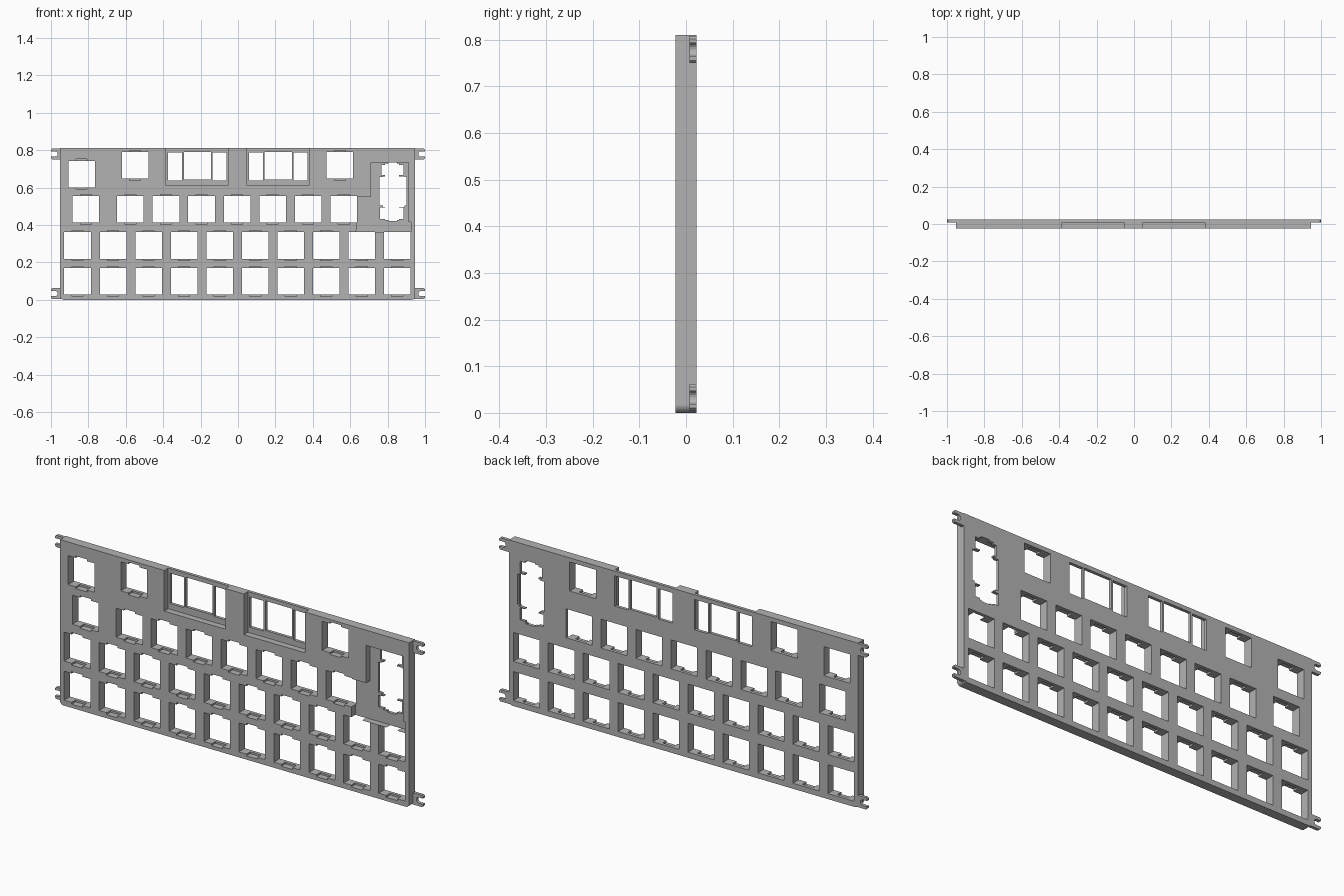
import bpy, bmesh, math

if "Cube" in bpy.data.objects:
    bpy.data.objects.remove(bpy.data.objects["Cube"])

FRONT, STEP, BACK = -0.023, 0.008, 0.023   # depth layers of the plate
PITCH, KEY = 0.19, 0.142

grey = bpy.data.materials.new("plate grey")
grey.diffuse_color = (0.45, 0.45, 0.45, 1)
grey.use_nodes = True
grey.node_tree.nodes["Principled BSDF"].inputs["Base Color"].default_value = (0.45, 0.45, 0.45, 1)


def make_prisms(name, outlines, y0, y1):
    """Extrude closed x-z outlines from y0 to y1 into one object."""
    bm = bmesh.new()
    for pts in outlines:
        face = bm.faces.new([bm.verts.new((x, y0, z)) for x, z in pts])
        new = bmesh.ops.extrude_face_region(bm, geom=[face])["geom"]
        verts = [g for g in new if isinstance(g, bmesh.types.BMVert)]
        bmesh.ops.translate(bm, verts=verts, vec=(0, y1 - y0, 0))
    bmesh.ops.recalc_face_normals(bm, faces=bm.faces)
    mesh = bpy.data.meshes.new(name)
    bm.to_mesh(mesh)
    bm.free()
    mesh.materials.append(grey)
    obj = bpy.data.objects.new(name, mesh)
    bpy.context.collection.objects.link(obj)
    return obj


def rect(x0, x1, z0, z1):
    return [(x0, z0), (x1, z0), (x1, z1), (x0, z1)]


def arc(cx, cz, r, a0, a1, n=8):
    angles = [math.radians(a0 + (a1 - a0) * i / n) for i in range(n + 1)]
    return [(cx + r * math.cos(a), cz + r * math.sin(a)) for a in angles]


def cut(target, cutter):
    """Subtract a cutter and discard it."""
    cutter.hide_render = True
    mod = target.modifiers.new("cut", 'BOOLEAN')
    mod.operation, mod.solver, mod.use_self = 'DIFFERENCE', 'EXACT', True
    mod.object = cutter
    bpy.context.view_layer.objects.active = target
    bpy.ops.object.modifier_apply(modifier=mod.name)
    bpy.data.objects.remove(cutter)


# Main plate with rounded lower corners
LEFT, RIGHT, TOP, R = -0.951, 0.946, 0.81, 0.018
outline = arc(LEFT + R, R, R, 180, 270) + arc(RIGHT - R, R, R, 270, 360)
plate = make_prisms("key_plate", [outline + [(RIGHT, TOP), (LEFT, TOP)]], FRONT, BACK)

# Key centres, row by row
keys = [(-0.858 + PITCH * i, z) for z in (0.098, 0.29) for i in range(10)]
keys += [(-0.575 + PITCH * i, 0.483) for i in range(7)]
keys += [(-0.813, 0.483), (-0.836, 0.672), (-0.55, 0.718), (0.545, 0.718)]

# Recesses in the front for the two panels and the corner control
panels = (-0.385, 0.048)
pockets = [rect(x, x + 0.332, 0.61, TOP + 0.02) for x in panels]
pockets.append([(0.633, 0.362), (0.925, 0.362), (0.925, 0.415), (0.912, 0.415),
                (0.912, 0.735), (0.712, 0.735), (0.712, 0.55), (0.633, 0.55)])
cut(plate, make_prisms("pockets", pockets, FRONT - 0.02, STEP))

# Clip notches above and below each key, open only to the front
notches = [rect(x - 0.03, x + 0.03, z - KEY / 2 - 0.009, z + KEY / 2 + 0.009) for x, z in keys]
cut(plate, make_prisms("clip_notches", notches, FRONT - 0.03, STEP - 0.0005))

# Through holes for keys and panel windows
holes = [rect(x - KEY / 2, x + KEY / 2, z - KEY / 2, z + KEY / 2) for x, z in keys]
for x in panels:
    holes += [rect(x + 0.01, x + 0.086, 0.638, 0.787),
              rect(x + 0.095, x + 0.24, 0.644, 0.79),
              rect(x + 0.249, x + 0.324, 0.638, 0.787)]
cut(plate, make_prisms("openings", holes, FRONT - 0.04, BACK + 0.04))

# Stepped opening for the corner control, narrowed by two pairs of fingers
steps = [rect(0.757, 0.9, 0.505, 0.655), rect(0.768, 0.885, 0.667, 0.72),
         rect(0.758, 0.885, 0.433, 0.492), rect(0.805, 0.85, 0.421, 0.733),
         rect(0.785, 0.86, 0.426, 0.728), rect(0.775, 0.89, 0.497, 0.66)]
for i, step in enumerate(steps):
    cut(plate, make_prisms("control_opening", [step], FRONT - 0.05, BACK + 0.05))

# Forked mounting tabs on both sides
for side, label in ((1, "left"), (-1, "right")):
    root = RIGHT if side > 0 else -LEFT
    for z, level in ((0.033, "lower"), (0.779, "upper")):
        slot = arc(0.978, z, 0.014, 270, 90)
        tab = [(root - 0.004, z - 0.029), (0.994, z - 0.029), (1.0, z - 0.023), (1.0, z - 0.014)]
        tab += slot + [(1.0, z + 0.014), (1.0, z + 0.023), (0.994, z + 0.029), (root - 0.004, z + 0.029)]
        make_prisms(f"{level}_{label}_tab", [[(side * x, h) for x, h in tab]], STEP, BACK)
